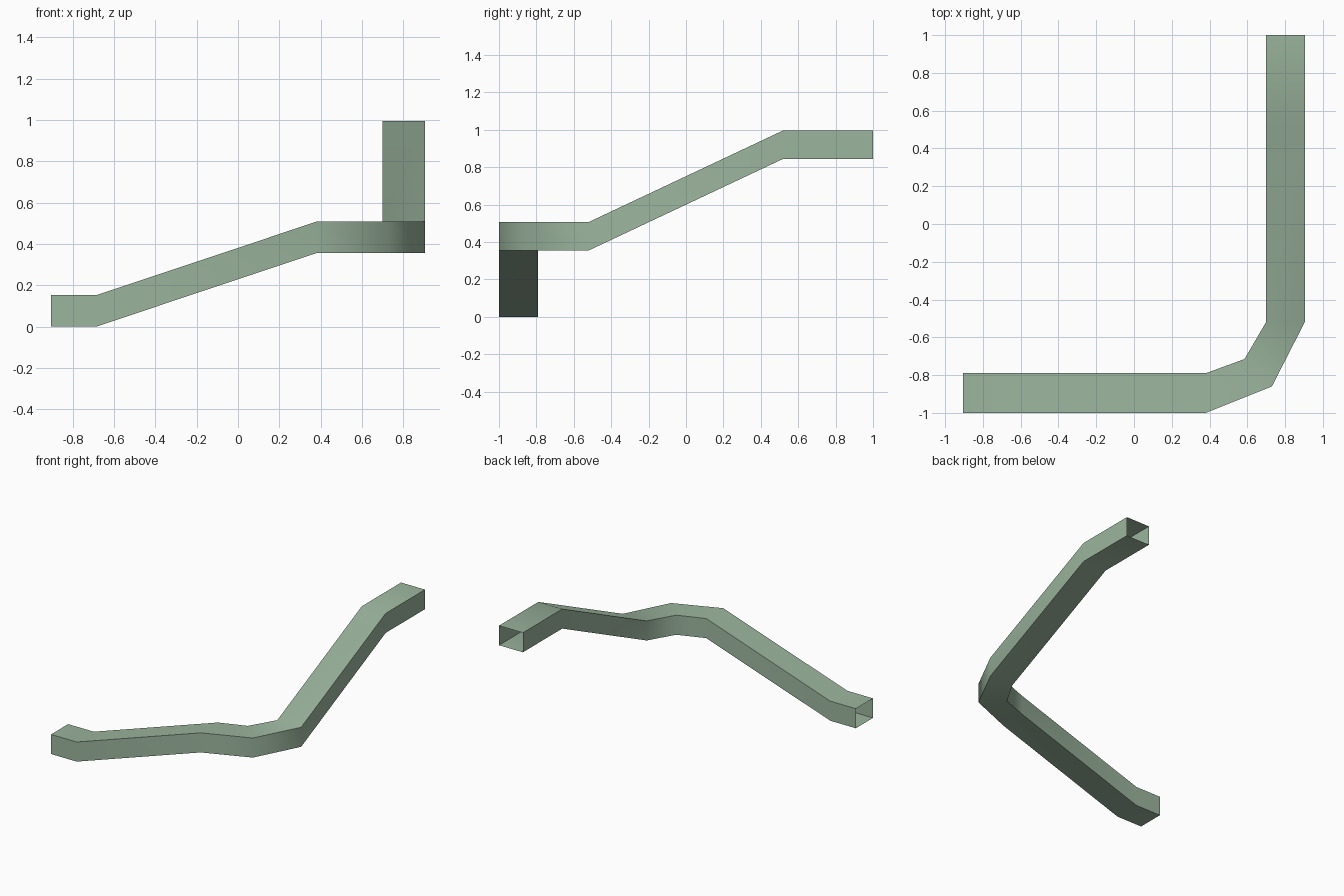
import bpy, bmesh, math

if "Cube" in bpy.data.objects:
    bpy.data.objects.remove(bpy.data.objects["Cube"])

# Sage green paint
green = bpy.data.materials.new("sage_green")
green.diffuse_color = (0.33, 0.46, 0.34, 1.0)
green.use_nodes = True
green.node_tree.nodes["Principled BSDF"].inputs["Base Color"].default_value = green.diffuse_color

H = 0.152  # duct height
# Stations along the duct: outer xy, inner xy, floor height
stations = [
    ((-0.905, -1.0), (-0.905, -0.79), 0.0),
    ((-0.685, -1.0), (-0.685, -0.79), 0.0),
    ((0.38, -1.0), (0.38, -0.79), 0.356),
    ((0.73, -0.86), (0.585, -0.715), 0.356),
    ((0.905, -0.518), (0.70, -0.518), 0.356),
    ((0.905, 0.518), (0.70, 0.518), 0.844),
    ((0.905, 1.0), (0.70, 1.0), 0.844),
]

# Square duct, open at both ends
bm = bmesh.new()
rings = []
for o, i, z in stations:
    corners = [(*o, z), (*i, z), (*i, z + H), (*o, z + H)]
    rings.append([bm.verts.new(c) for c in corners])
for a, b in zip(rings, rings[1:]):
    for k in range(4):
        n = (k + 1) % 4
        bm.faces.new((a[k], a[n], b[n], b[k]))
bmesh.ops.recalc_face_normals(bm, faces=bm.faces)
# Keep the outside facing out: the first floor panel must point down
bm.faces.ensure_lookup_table()
bm.normal_update()
if bm.faces[0].normal.z > 0:
    bmesh.ops.reverse_faces(bm, faces=bm.faces)

mesh = bpy.data.meshes.new("bent_duct")
bm.to_mesh(mesh)
bm.free()
mesh.materials.append(green)
duct = bpy.data.objects.new("bent_duct", mesh)
bpy.context.collection.objects.link(duct)

# Smooth around the bends, sharp along the long corners
bpy.context.view_layer.objects.active = duct
duct.select_set(True)
bpy.ops.object.shade_smooth_by_angle(angle=math.radians(50))
